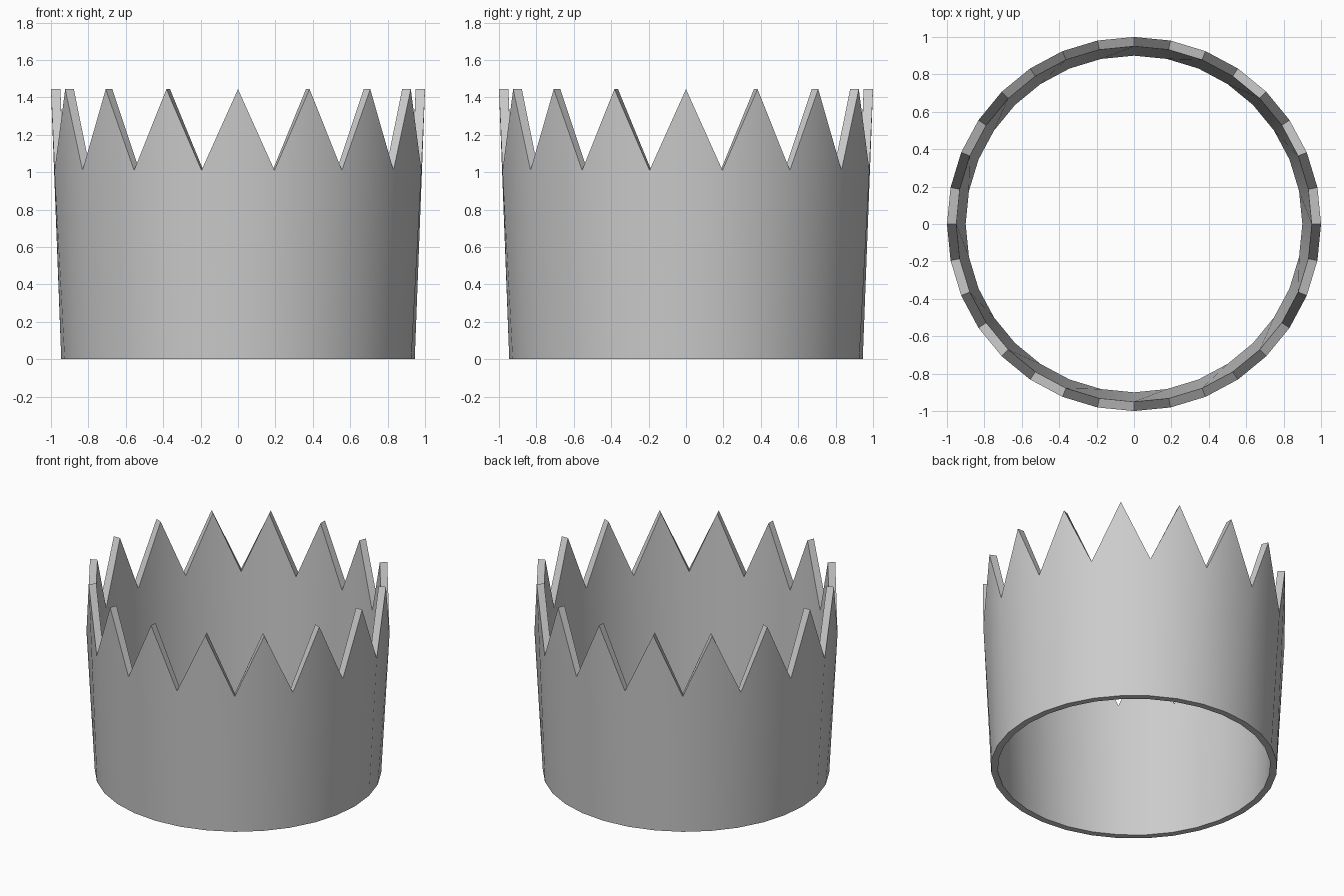
import bpy, bmesh, math

if "Cube" in bpy.data.objects:
    bpy.data.objects.remove(bpy.data.objects["Cube"])

PEAKS = 16
SIDES = PEAKS * 2
PEAK_Z, VALLEY_Z = 1.444, 1.01
OUT_BOT, OUT_TOP = 0.945, 1.0
IN_BOT, IN_TOP = 0.90, 0.95

bm = bmesh.new()


def column(i):
    """Four corners of the wall section at one column: outer then inner."""
    a = math.tau * i / SIDES
    z = PEAK_Z if i % 2 == 0 else VALLEY_Z
    section = [(OUT_BOT, 0), (OUT_TOP, z), (IN_TOP, z), (IN_BOT, 0)]
    return [bm.verts.new((r * math.cos(a), r * math.sin(a), h)) for r, h in section]


# Zigzag-topped flared wall: outer skin, top rim, inner skin, bottom rim
cols = [column(i) for i in range(SIDES)]
for i in range(SIDES):
    a, b = cols[i], cols[(i + 1) % SIDES]
    for k in range(4):
        n = (k + 1) % 4
        bm.faces.new((a[k], b[k], b[n], a[n]))
bmesh.ops.recalc_face_normals(bm, faces=bm.faces[:])

mesh = bpy.data.meshes.new("crown_band")
bm.to_mesh(mesh)
bm.free()
crown = bpy.data.objects.new("crown_band", mesh)
bpy.context.collection.objects.link(crown)

# Smooth walls with crisp rims
bpy.context.view_layer.objects.active = crown
crown.select_set(True)
bpy.ops.object.shade_smooth_by_angle(angle=math.radians(30))
